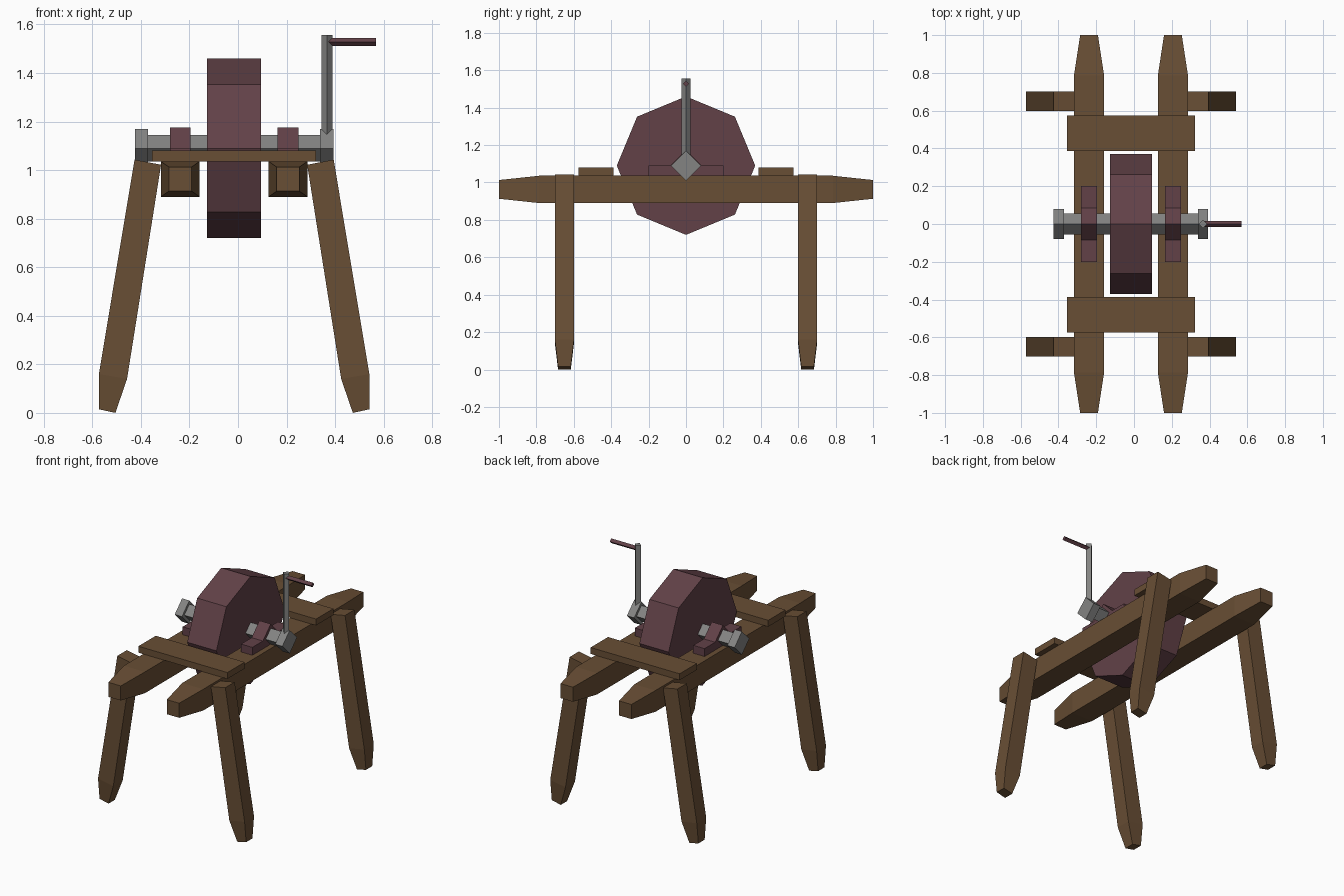
import bpy
import bmesh
from math import cos, sin, pi
from mathutils import Vector

if "Cube" in bpy.data.objects:
    bpy.data.objects.remove(bpy.data.objects["Cube"])

MID = -0.016      # symmetry plane of the frame
AXLE_Z = 1.09


def material(name, rgb):
    m = bpy.data.materials.new(name)
    m.use_nodes = True
    color = (*rgb, 1)
    m.diffuse_color = color
    m.node_tree.nodes["Principled BSDF"].inputs["Base Color"].default_value = color
    return m


wood = material("brown wood", (0.14, 0.077, 0.035))
stone = material("dull red stone", (0.122, 0.053, 0.064))
metal = material("grey metal", (0.23, 0.23, 0.225))


def loft(name, rings, mat):
    """Skin a closed solid through rings of matching points."""
    bm = bmesh.new()
    loops = [[bm.verts.new(p) for p in ring] for ring in rings]
    n = len(loops[0])
    for a, b in zip(loops, loops[1:]):
        for i in range(n):
            j = (i + 1) % n
            bm.faces.new((a[i], a[j], b[j], b[i]))
    bm.faces.new(loops[0][::-1])
    bm.faces.new(loops[-1])
    bmesh.ops.recalc_face_normals(bm, faces=bm.faces)
    mesh = bpy.data.meshes.new(name)
    bm.to_mesh(mesh)
    bm.free()
    mesh.materials.append(mat)
    obj = bpy.data.objects.new(name, mesh)
    bpy.context.collection.objects.link(obj)
    return obj


def box(name, x, y, z, mat):
    rings = [[(x[0], y[0], h), (x[1], y[0], h), (x[1], y[1], h), (x[0], y[1], h)] for h in z]
    return loft(name, rings, mat)


def prism(name, start, end, radius, sides, mat):
    """Bar along x or z with a corner pointing along the next axis."""
    start, end = Vector(start), Vector(end)
    along_x = abs(end.x - start.x) > abs(end.z - start.z)
    u = Vector((0, 0, 1)) if along_x else Vector((1, 0, 0))
    v = Vector((0, 1, 0))
    angles = [2 * pi * i / sides for i in range(sides)]
    ring = [radius * (cos(a) * u + sin(a) * v) for a in angles]
    return loft(name, [[c + p for p in ring] for c in (start, end)], mat)


def x_bar(name, x0, x1, z, radius, sides, mat):
    return prism(name, (x0, 0, z), (x1, 0, z), radius, sides, mat)


for side, label in ((-1, "right"), (1, "left")):
    # Long rail with tapered ends
    cx = MID + side * 0.222
    rings = []
    for y, w, h in ((-1, 0.047, 0.05), (-0.785, 0.08, 0.073), (0.785, 0.08, 0.073), (1, 0.047, 0.05)):
        rings.append([(cx + sx * w, y, 0.963 + sz * h)
                      for sx, sz in ((-1, -1), (1, -1), (1, 1), (-1, 1))])
    loft(label + "_rail", rings, wood)

    # Bearing: flat foot with a tilted square block
    box(label + "_bearing_foot", (cx - 0.043, cx + 0.043), (-0.2, 0.2), (1.03, AXLE_Z), stone)
    x_bar(label + "_bearing_block", cx - 0.043, cx + 0.043, AXLE_Z, 0.085, 4, stone)

    # Splayed legs: outer and inner edge at top, knee and tip
    for end, place in ((-1, "front"), (1, "back")):
        rings = []
        for outer, inner, half in (((0.41, 1.043), (0.301, 1.022), 0.051),
                                   ((0.557, 0.16), (0.441, 0.14), 0.051),
                                   ((0.557, 0.015), (0.489, 0.0), 0.034)):
            rings.append([(MID + side * px, end * 0.65 + s * half, pz)
                          for (px, pz), s in ((outer, -1), (outer, 1), (inner, 1), (inner, -1))])
        loft(f"{place}_{label}_leg", rings, wood)

# Cross planks
for end, place in ((-1, "front"), (1, "back")):
    box(place + "_plank", (-0.354, 0.322), sorted((end * 0.387, end * 0.575)), (1.036, 1.08), wood)

# Grinding wheel and axle
x_bar("grinding_wheel", -0.127, 0.095, AXLE_Z, 0.37, 8, stone)
x_bar("axle", -0.4, 0.37, AXLE_Z, 0.055, 4, metal)
x_bar("right_axle_cap", -0.425, -0.37, AXLE_Z, 0.08, 4, metal)
x_bar("left_axle_cap", 0.338, 0.393, AXLE_Z, 0.08, 4, metal)

# Crank
prism("crank_arm", (0.366, 0, AXLE_Z), (0.366, 0, 1.557), 0.023, 4, metal)
x_bar("crank_handle", 0.37, 0.568, 1.528, 0.016, 4, stone)
